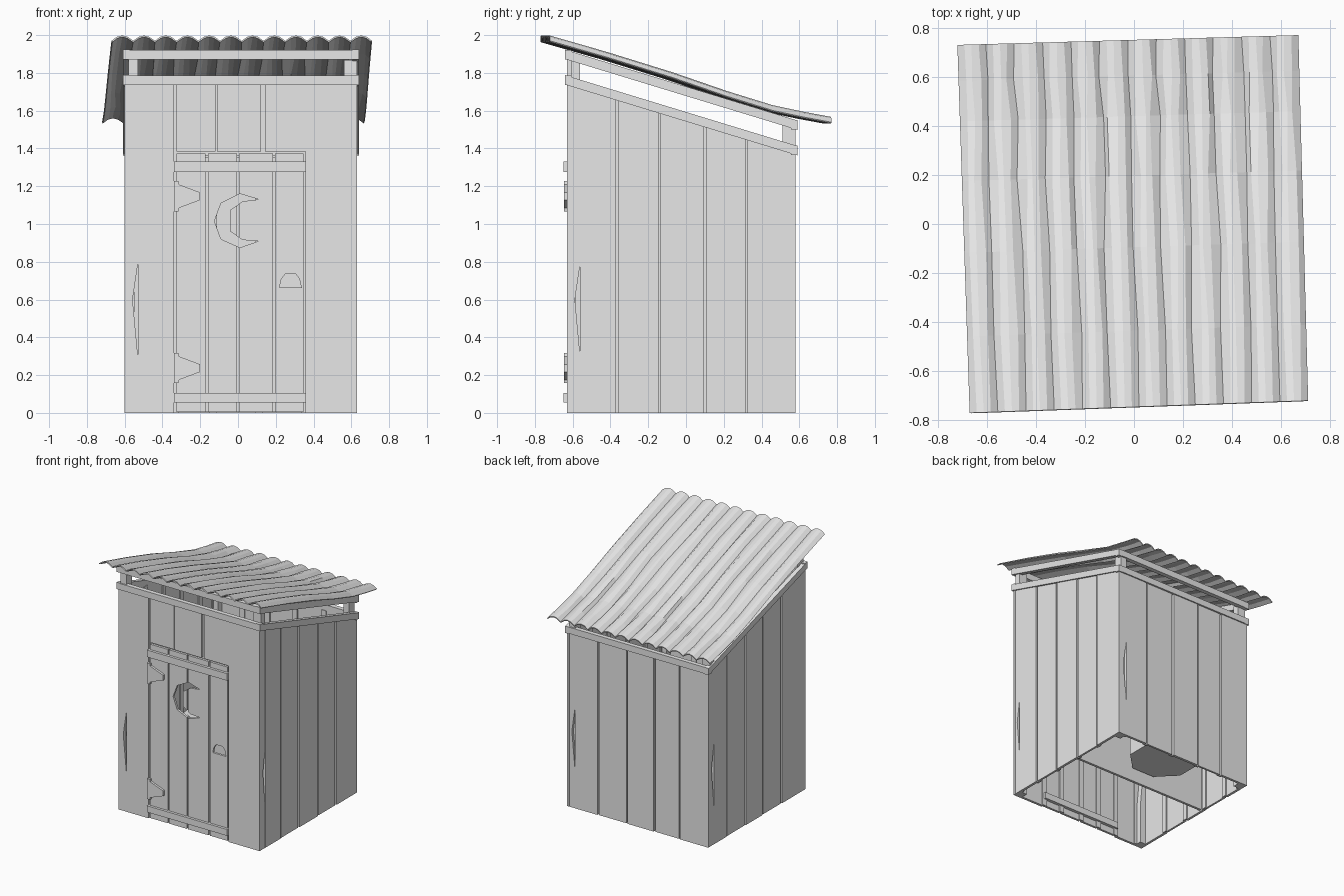
import bpy, bmesh, random
from mathutils import Vector

random.seed(4)
cube = bpy.data.objects.get("Cube")
if cube:
    bpy.data.objects.remove(cube)

grey = bpy.data.materials.new("weathered_grey")
grey.use_nodes = True
grey.diffuse_color = (0.8, 0.8, 0.8, 1)
grey.node_tree.nodes["Principled BSDF"].inputs["Base Color"].default_value = (0.8, 0.8, 0.8, 1)

# Wall frames: corner, direction along the wall, outward normal, width
FRONT = (Vector((-0.60, -0.63, 0)), Vector((1, 0, 0)), Vector((0, -1, 0)), 1.23)
RIGHT = (Vector((0.63, -0.63, 0)), Vector((0, 1, 0)), Vector((1, 0, 0)), 1.21)
BACK = (Vector((0.63, 0.58, 0)), Vector((-1, 0, 0)), Vector((0, 1, 0)), 1.23)
LEFT = (Vector((-0.60, 0.58, 0)), Vector((0, -1, 0)), Vector((-1, 0, 0)), 1.21)
T = 0.02      # board thickness
GAP = 0.006   # half gap between boards


def finish(name, bm):
    bmesh.ops.recalc_face_normals(bm, faces=bm.faces)
    me = bpy.data.meshes.new(name)
    bm.to_mesh(me)
    bm.free()
    me.materials.append(grey)
    ob = bpy.data.objects.new(name, me)
    bpy.context.collection.objects.link(ob)
    return ob


def add_prism(bm, frame, pts, d0, d1):
    """Extrude a (u, z) outline between two depths along the wall normal."""
    o, u, n, _ = frame
    rings = [[bm.verts.new(o + u * a + n * d + Vector((0, 0, z))) for a, z in pts] for d in (d0, d1)]
    bm.faces.new(rings[0])
    bm.faces.new(rings[1][::-1])
    for i in range(len(pts)):
        j = (i + 1) % len(pts)
        bm.faces.new((rings[0][i], rings[0][j], rings[1][j], rings[1][i]))


def rect(a, b, z0, z1):
    return [(a, z0), (b, z0), (b, z1), (a, z1)]


def top(frame, u):
    """Height of the sloping wall top at distance u along the wall."""
    return 1.76 - 0.305 * ((frame[0] + frame[1] * u).y + 0.63)


def board(bm, frame, a, b, z0=0.0, out=0.0):
    add_prism(bm, frame, [(a, z0), (b, z0), (b, top(frame, b)), (a, top(frame, a))], -T, out)


def strip(bm, frame, u, z0=0.0, z1=None):
    """Backing strip that closes a gap between boards."""
    z1 = top(frame, u) - 0.02 if z1 is None else z1
    add_prism(bm, frame, rect(u - 0.02, u + 0.02, z0, z1), -T - 0.01, -T - 0.001)


# Side and back walls
for name, frame, cuts in (("right_wall", RIGHT, (0.265, 0.49, 0.73, 0.95)),
                          ("back_wall", BACK, (0.27, 0.52, 0.76, 0.98)),
                          ("left_wall", LEFT, (0.23, 0.46, 0.68, 0.91))):
    bm = bmesh.new()
    edges = (0.07 - GAP, *cuts, frame[3] + GAP)
    for i, (a, b) in enumerate(zip(edges, edges[1:])):
        board(bm, frame, a + GAP, b - GAP, out=-0.004 * (i % 2))
    for u in edges[:-1]:
        strip(bm, frame, u)
    finish(name, bm)

# Front wall around the door
bm = bmesh.new()
board(bm, FRONT, 0.07, 0.262)
board(bm, FRONT, 0.274, 0.482, 1.385, -0.003)
board(bm, FRONT, 0.49, 0.722, 1.385)
board(bm, FRONT, 0.744, 0.958, 1.385)
board(bm, FRONT, 0.958, 1.23)
for u, z in ((0.07, 0), (0.268, 0), (0.486, 1.385), (0.733, 1.385), (0.954, 0)):
    strip(bm, FRONT, u, z)
add_prism(bm, FRONT, rect(0.274, 0.958, 1.36, 1.40), -T - 0.01, -T - 0.001)
finish("front_wall", bm)

# Door boards with a crescent and a finger hole cut through
bm = bmesh.new()
edges = (0.268, 0.435, 0.60, 0.79, 0.954)
for a, b in zip(edges, edges[1:]):
    add_prism(bm, FRONT, rect(a + GAP, b - GAP, 0.005, 1.372), -T, -0.002)
for u in edges[1:-1]:
    strip(bm, FRONT, u, 0.005, 1.355)
door = finish("door", bm)

crescent = [(0.11, 1.13), (0.01, 1.16), (-0.09, 1.11), (-0.125, 1.015), (-0.09, 0.92),
            (0.01, 0.875), (0.11, 0.91), (0.025, 0.915), (-0.04, 0.96), (-0.04, 1.075), (0.025, 1.12)]
finger_hole = [(0.22, 0.665), (0.335, 0.665), (0.325, 0.71), (0.305, 0.735), (0.25, 0.735), (0.23, 0.71)]
bm = bmesh.new()
for outline in (crescent, finger_hole):
    add_prism(bm, FRONT, [(x + 0.6, z) for x, z in outline], -0.1, 0.1)
cutter = finish("door_cutter", bm)
cutter.hide_render = True
mod = door.modifiers.new("holes", 'BOOLEAN')
mod.operation = 'DIFFERENCE'
mod.solver = 'EXACT'
mod.object = cutter
bpy.context.view_layer.objects.active = door
bpy.ops.object.modifier_apply(modifier=mod.name)
bpy.data.objects.remove(cutter)

# Door battens and hinges
for name, z0, z1 in (("top_batten", 1.275, 1.33), ("bottom_batten", 0.055, 0.105)):
    bm = bmesh.new()
    add_prism(bm, FRONT, rect(0.262, 0.96, z0, z1), -0.045, 0.018)
    finish(name, bm)
for name, z in (("upper_hinge", 1.147), ("lower_hinge", 0.237)):
    bm = bmesh.new()
    half = [(0.26, 0.08), (0.285, 0.08), (0.288, 0.062), (0.32, 0.05), (0.40, 0.02)]
    outline = [(u, z + h) for u, h in half] + [(u, z - h) for u, h in half[::-1]]
    add_prism(bm, FRONT, outline, -0.005, 0.015)
    finish(name, bm)

# Corner posts with a split edge, and the two rails on each wall
for side, frame in (("front", FRONT), ("right", RIGHT), ("back", BACK), ("left", LEFT)):
    bm = bmesh.new()
    h = min(top(frame, 0.02), top(frame, 0.07)) + 0.13
    add_prism(bm, frame, [(T, 0), (0.07, 0), (0.07, 0.3), (0.042, 0.6), (0.07, 0.79),
                          (0.07, h), (T, h)], -0.07, -0.001)
    finish(side + "_post", bm)
    w = frame[3]
    for name, lo, hi in (("lower_rail", -0.025, 0.025), ("upper_rail", 0.11, 0.16)):
        bm = bmesh.new()
        a, b = -0.01, w + 0.01
        add_prism(bm, frame, [(a, top(frame, a) + lo), (b, top(frame, b) + lo),
                              (b, top(frame, b) + hi), (a, top(frame, a) + hi)], -0.025, 0.01)
        finish(side + "_" + name, bm)

# Bench inside with a hanging pan
bm = bmesh.new()
add_prism(bm, FRONT, rect(T, 1.21, 0.01, 0.45), -0.71, -0.69)
add_prism(bm, FRONT, rect(T, 1.21, 0.45, 0.47), -1.18, -0.67)
finish("bench", bm)
bpy.ops.mesh.primitive_cylinder_add(vertices=8, radius=0.26, depth=0.34, location=(-0.01, 0.33, 0.28),
                                    rotation=(0, 0, 0.3927))
pan = bpy.context.object
pan.name = "bench_pan"
pan.data.materials.append(grey)

# Corrugated roof sheet, sagging and slightly skewed
profile = [(-0.77, 1.984), (-0.45, 1.895), (-0.1, 1.79), (0.2, 1.69), (0.45, 1.615), (0.62, 1.58), (0.77, 1.553)]
wave = (-1, 0.5, 1, 0.5)
count = 12 * len(wave)
bm = bmesh.new()
rows = []
for k, (y, z) in enumerate(profile):
    t = (y + 0.77) / 1.54
    inner = 0 < k < len(profile) - 1
    row = []
    for i in range(count + 1):
        s = i / count
        x0, x1 = -0.67 - 0.05 * t, 0.71 - 0.04 * t
        wobble = random.uniform(-0.008, 0.008) if inner and 0 < i < count else 0
        lean = 0.05 * s * (1 - t) + 0.04 * (s - 1) * t
        row.append(bm.verts.new((x0 + (x1 - x0) * s + wobble, y + lean,
                                 z + 0.014 * wave[i % len(wave)])))
    rows.append(row)
for r0, r1 in zip(rows, rows[1:]):
    for i in range(count):
        bm.faces.new((r0[i], r0[i + 1], r1[i + 1], r1[i]))
roof = finish("roof_sheet", bm)
thick = roof.modifiers.new("thickness", 'SOLIDIFY')
thick.thickness = 0.008
